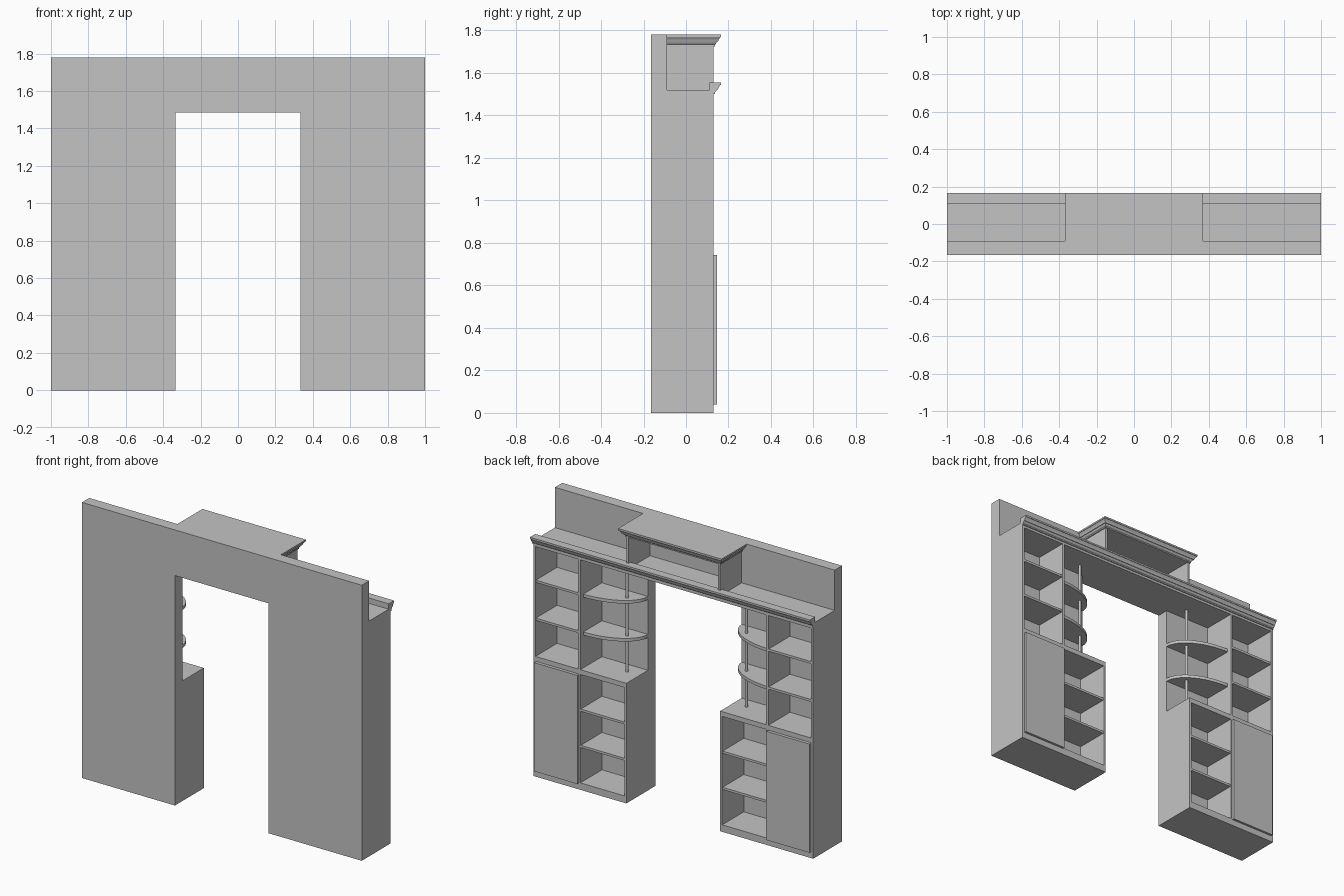
import bpy, bmesh, math

if "Cube" in bpy.data.objects:
    bpy.data.objects.remove(bpy.data.objects["Cube"])

GREY = (0.55, 0.55, 0.55, 1)
mat = bpy.data.materials.new("plain grey")
mat.use_nodes = True
mat.diffuse_color = GREY
mat.node_tree.nodes["Principled BSDF"].inputs["Base Color"].default_value = GREY

# Main dimensions
WALL_Y, BACK, FRONT = -0.165, -0.09, 0.13
GAP, MID, END = 0.335, 0.664, 1.0      # doorway edge, divider, outer end
T = 0.015                              # board thickness
COUNTER, CEIL, TOP, HEIGHT = 0.776, 1.485, 1.52, 1.78


def finish(name, bm):
    bmesh.ops.recalc_face_normals(bm, faces=bm.faces)
    mesh = bpy.data.meshes.new(name)
    bm.to_mesh(mesh)
    bm.free()
    mesh.materials.append(mat)
    obj = bpy.data.objects.new(name, mesh)
    bpy.context.collection.objects.link(obj)
    return obj


def box(name, x, y, z):
    bm = bmesh.new()
    bmesh.ops.create_cube(bm, size=1)
    for v in bm.verts:
        v.co = [r[0] + (c + 0.5) * (r[1] - r[0]) for c, r in zip(v.co, (x, y, z))]
    return finish(name, bm)


def prism(name, points, offset):
    """Extrude a closed outline of 3D points along an offset."""
    bm = bmesh.new()
    face = bm.faces.new([bm.verts.new(p) for p in points])
    ext = bmesh.ops.extrude_face_region(bm, geom=[face])
    moved = [g for g in ext["geom"] if isinstance(g, bmesh.types.BMVert)]
    bmesh.ops.translate(bm, verts=moved, vec=offset)
    return finish(name, bm)


def smooth(obj):
    bpy.ops.object.select_all(action="DESELECT")
    obj.select_set(True)
    bpy.context.view_layer.objects.active = obj
    bpy.ops.object.shade_smooth_by_angle(angle=math.radians(35))


# Wall with doorway, and the board bridging it
outline = [(-END, 0), (-GAP, 0), (-GAP, CEIL), (GAP, CEIL),
           (GAP, 0), (END, 0), (END, HEIGHT), (-END, HEIGHT)]
prism("wall", [(x, WALL_Y, z) for x, z in outline], (0, BACK - WALL_Y, 0))
box("bridge_board", (-END, END), (BACK, FRONT), (CEIL, TOP))

for side, s in (("left", 1), ("right", -1)):
    def part(name, x, y, z):
        box(f"{side}_{name}", sorted((s * x[0], s * x[1])), y, z)

    depth = (BACK, FRONT)
    # Carcass
    part("end_panel", (END - T, END), depth, (0, CEIL))
    part("divider", (MID, MID + T), depth, (0, CEIL))
    part("inner_panel", (GAP, GAP + T), depth, (0, COUNTER))
    part("base", (GAP, END), depth, (0, 0.045))
    part("counter", (GAP, END), depth, (COUNTER - 0.031, COUNTER))
    part("door", (MID + 0.011, END - T), (FRONT - T, FRONT + T), (0.04, 0.742))
    # Straight shelves
    for i in range(2):
        low = 0.286 + 0.234 * i
        part(f"lower_shelf_{i + 1}", (GAP + T, MID), (BACK, FRONT - 0.004), (low - T, low))
        high = 1.022 + 0.245 * i
        part(f"upper_shelf_{i + 1}", (MID + T, END - T), (BACK, FRONT - 0.004), (high - T, high))
        # Curved corner shelf
        arc = [(s * MID, BACK)]
        for k in range(25):
            a = math.pi / 2 * k / 24
            arc.append((s * (MID - (MID - GAP) * math.cos(a)), BACK + 0.19 * math.sin(a)))
        z = 0.988 + 0.245 * i
        smooth(prism(f"{side}_curved_shelf_{i + 1}", [(x, y, z) for x, y in arc], (0, 0, 0.02)))
    # Pole through the curved shelves
    bm = bmesh.new()
    bmesh.ops.create_cone(bm, cap_ends=True, segments=20, radius1=0.009, radius2=0.009,
                          depth=CEIL - COUNTER)
    bmesh.ops.translate(bm, verts=bm.verts, vec=(s * 0.426, -0.008, (CEIL + COUNTER) / 2))
    smooth(finish(f"{side}_pole", bm))
    # Side of the raised top box
    part("top_box_side", (GAP - T, GAP), depth, (TOP, 1.73))

# Moulding profile: (projection, height)
MOULD = [(0, 0), (0.006, 0), (0.006, 0.008), (0.012, 0.014), (0.016, 0.022),
         (0.02, 0.022), (0.024, 0.032), (0.032, 0.044), (0.035, 0.044), (0.035, 0.055)]

# Long cornice along the cabinet front
rail = [(FRONT + o, 1.5 + h) for o, h in MOULD] + [(0.11, 1.555), (0.11, 1.5)]
prism("front_cornice", [(-END, y, z) for y, z in rail], (2 * END, 0, 0))

# Mitred cornice and lid of the raised top box
bm = bmesh.new()
rings = []
for o, h in MOULD:
    w, f, z = GAP + o, FRONT + o, 1.725 + h
    rings.append([bm.verts.new(p) for p in
                  ((-w, BACK, z), (-w, f, z), (w, f, z), (w, BACK, z))])
for a, b in zip(rings, rings[1:]):
    for i in range(4):
        j = (i + 1) % 4
        bm.faces.new((a[i], a[j], b[j], b[i]))
bm.faces.new(rings[0])
bm.faces.new(rings[-1])
finish("top_box_cornice", bm)
